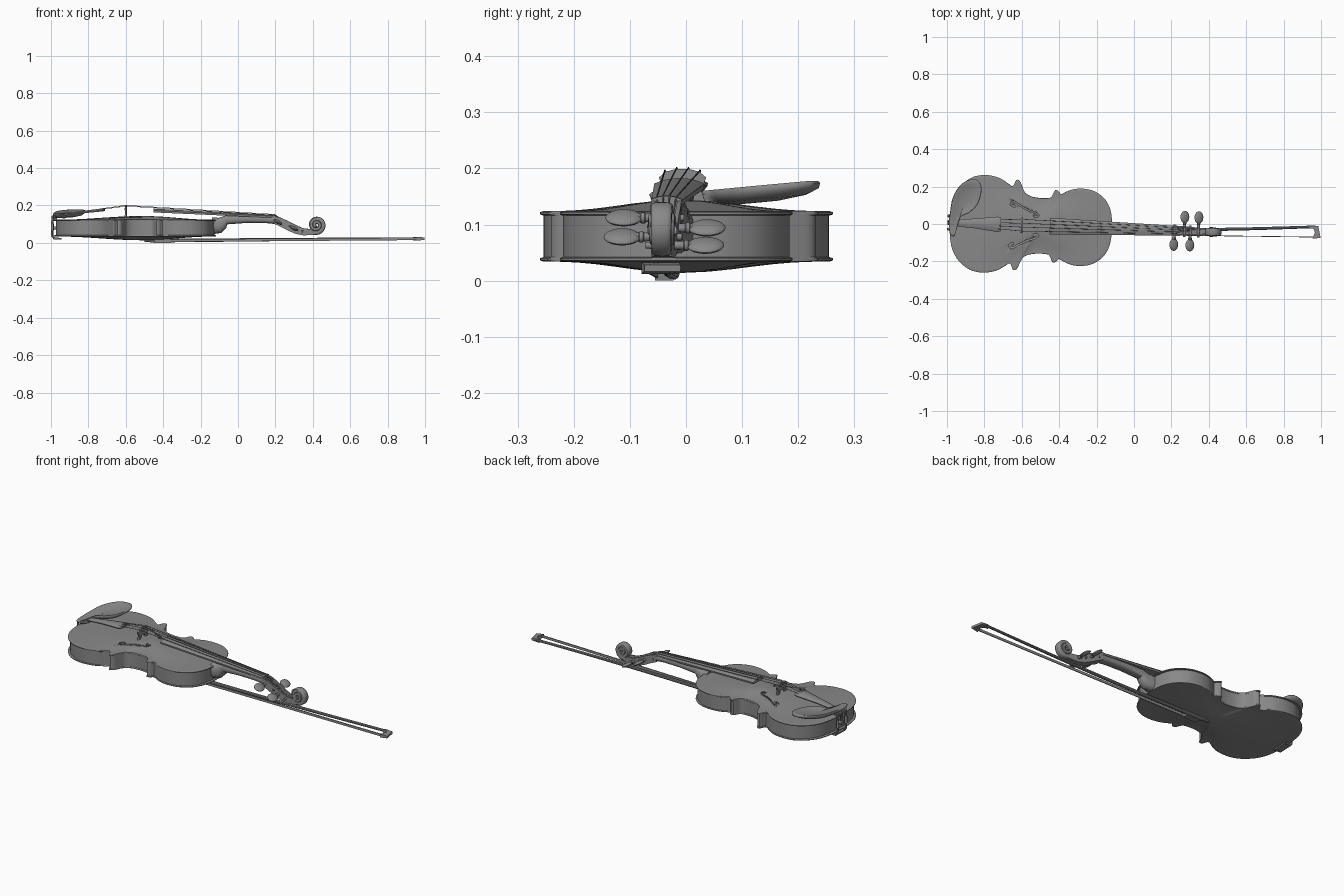
import bpy, bmesh
from math import sin, cos, pi, radians
from mathutils import Vector, Matrix

if "Cube" in bpy.data.objects:
    bpy.data.objects.remove(bpy.data.objects["Cube"])

V = Vector
dark = bpy.data.materials.new("dark_grey")
dark.diffuse_color = (.25, .25, .25, 1)
dark.use_nodes = True
dark.node_tree.nodes["Principled BSDF"].inputs["Base Color"].default_value = dark.diffuse_color


def loft(name, rings, caps=True, angle=35):
    """Skin a list of equal-length closed rings into a mesh object."""
    bm = bmesh.new()
    rows = [[bm.verts.new(p) for p in r] for r in rings]
    n = len(rows[0])
    for a, b in zip(rows, rows[1:]):
        for i in range(n):
            j = (i + 1) % n
            bm.faces.new((a[i], a[j], b[j], b[i]))
    if caps:
        bm.faces.new(rows[0][::-1])
        bm.faces.new(rows[-1])
    bmesh.ops.recalc_face_normals(bm, faces=bm.faces[:])
    me = bpy.data.meshes.new(name)
    bm.to_mesh(me)
    bm.free()
    me.materials.append(dark)
    me.shade_smooth()
    me.set_sharp_from_angle(angle=radians(angle))
    ob = bpy.data.objects.new(name, me)
    bpy.context.collection.objects.link(ob)
    return ob


def spline(pts, closed, k):
    """Catmull-Rom points through a path."""
    pts = [V(p) for p in pts]
    n = len(pts)
    get = (lambda i: pts[i % n]) if closed else (lambda i: pts[max(0, min(n - 1, i))])
    out = []
    for i in range(n if closed else n - 1):
        a, b, c, d = (get(i + o) for o in (-1, 0, 1, 2))
        for s in range(k):
            t = s / k
            out.append(0.5 * (2 * b + (c - a) * t + (2 * a - 5 * b + 4 * c - d) * t * t
                              + (3 * b - a - 3 * c + d) * t ** 3))
    return out if closed else out + [pts[-1]]


def tube(name, pts, radii, n=12, ref=(0, 1, 0), power=1.0):
    """Sweep an ellipse (half-size along ref, half-size across) along a path."""
    pts = [V(p) for p in pts]
    rings = []
    for i, p in enumerate(pts):
        t = (pts[min(i + 1, len(pts) - 1)] - pts[max(i - 1, 0)]).normalized()
        side = (V(ref) - t * t.dot(V(ref))).normalized()
        up = t.cross(side)
        r = radii[i] if isinstance(radii, list) else radii
        a, b = r if isinstance(r, tuple) else (r, r)
        ring = []
        for s in range(n):
            c, d = cos(2 * pi * s / n), sin(2 * pi * s / n)
            c = abs(c) ** power * (1 if c > 0 else -1)
            d = abs(d) ** power * (1 if d > 0 else -1)
            ring.append(p + side * a * c + up * b * d)
        rings.append(ring)
    return loft(name, rings)


def prism(name, ring, vec):
    return loft(name, [[V(p) for p in ring], [V(p) + V(vec) for p in ring]])


def arched_bar(name, sections):
    """Bar along x, flat below, rounded above: (x, half width, crown z, side thickness, arch)."""
    rings = []
    for x, w, z, th, arch in sections:
        ring = [V((x, w * cos(pi * i / 10), z - arch * cos(pi * i / 10) ** 2)) for i in range(11)]
        rings.append(ring + [V((x, -w * .96, z - arch - th)), V((x, w * .96, z - arch - th))])
    return loft(name, rings)


# Body outline with four corners, and a softened copy for the arching
half = [(-.985, 0), (-.982, .07), (-.967, .142), (-.93, .203), (-.87, .248), (-.80, .261), (-.73, .249),
        (-.68, .220), (-.655, .207), (-.638, .240), (-.618, .234), (-.602, .20), (-.588, .174), (-.555, .156),
        (-.51, .149), (-.47, .15), (-.447, .157), (-.428, .193), (-.408, .187), (-.395, .174), (-.365, .189),
        (-.33, .202), (-.28, .207), (-.22, .196), (-.165, .16), (-.133, .11), (-.12, .055), (-.117, 0)]
outline = spline(half + [(x, -y) for x, y in half[-2:0:-1]], True, 4)
soft = outline[:]
for _ in range(50):
    soft = [(soft[i - 1] + soft[i] + soft[(i + 1) % len(soft)]) / 3 for i in range(len(soft))]
CX = -.51


def ring_at(t, z, scale=None):
    k = scale or t
    pts = [s.lerp(p, t ** 5) for s, p in zip(soft, outline)]
    return [V((CX + (p.x - CX) * k, p.y * k, z)) for p in pts]


def plate(name, z0, h, th, sgn):
    ts = [.03, .2, .36, .52, .66, .78, .88, .95, .985]
    arch = lambda t: sgn * h * (1 + cos(pi * min(t / .96, 1))) / 2
    rings = [ring_at(t, z0 + arch(t)) for t in ts] + [ring_at(1, z0 - sgn * .002), ring_at(1, z0 - sgn * (th - .002))]
    rings += [ring_at(t, z0 - sgn * th + arch(t)) for t in ts[::-1]]
    return loft(name, rings, angle=50)


front = plate("front_plate", .124, .02, .008, 1)
plate("back_plate", .034, .02, .008, -1)
loft("ribs", [ring_at(1, z, .975) for z in (.038, .12)], caps=False)

# Sound holes cut through the front
f_path = spline([(-.64, .100), (-.654, .103), (-.662, .116), (-.645, .123), (-.61, .103), (-.57, .082),
                 (-.53, .069), (-.513, .057), (-.52, .048), (-.535, .052)], False, 4)
for s, side in ((1, "left"), (-1, "right")):
    rings = []
    for i, p in enumerate(f_path):
        t = (f_path[min(i + 1, len(f_path) - 1)] - f_path[max(i - 1, 0)]).normalized()
        u = i / (len(f_path) - 1)
        w = .0035 + .0025 * abs(2 * u - 1) ** 4
        a, b = p + V((-t.y, t.x)) * w, p - V((-t.y, t.x)) * w
        rings.append([V((q.x, q.y * s, z)) for q, z in ((a, .10), (b, .10), (b, .16), (a, .16))])
    cutter = loft("sound_hole_cutter_" + side, rings)
    cutter.hide_render = True
    cutter.display_type = 'WIRE'
    mod = front.modifiers.new("sound_hole_" + side, 'BOOLEAN')
    mod.operation, mod.object, mod.solver = 'DIFFERENCE', cutter, 'EXACT'

# Neck with heel, fingerboard, nut
neck = [(-.135, .092, .038, .045), (-.10, .094, .033, .042), (-.083, .106, .030, .034), (-.06, .123, .028, .024),
        (.05, .126, .027, .019), (.15, .125, .026, .019), (.20, .122, .026, .021)]
tube("neck", [(x, 0, z) for x, z, a, b in neck], [(a, b) for x, z, a, b in neck], 20, power=.8)
arched_bar("fingerboard", [(-.45, .045, .183, .010, .010), (.19, .027, .149, .009, .006)])
arched_bar("nut", [(.19, .027, .152, .012, .006), (.202, .027, .151, .012, .006)])

# Pegbox: open trough
rings = []
for x, top, bot, w in ((.195, .144, .102, .027), (.23, .134, .086, .027), (.27, .116, .065, .025),
                       (.31, .095, .048, .023), (.35, .078, .040, .020), (.41, .072, .043, .017)):
    v, fl = w - .008, bot + .4 * (top - bot)
    rings.append([V((x, y, z)) for y, z in ((-w, bot), (w, bot), (w, top), (v, top),
                                            (v, fl), (-v, fl), (-v, top), (-w, top))])
loft("pegbox", rings)

# Scroll: spiral that widens towards the eye, around a solid core
path, radii = [], []
for i in range(73):
    u = i / 72
    a = radians(-125 + 760 * u)
    r = .042 * (1 - u) + .006 * u
    path.append((.42 + r * cos(a), 0, .096 + r * sin(a)))
    radii.append((.017 + .010 * u, .013 - .003 * u))
tube("scroll", path, radii, 16, power=.55)
tube("scroll_core", [(.42, -.018, .096), (.42, .018, .096)], .034, 24)
tube("scroll_eye", [(.42, -.030, .096), (.42, .030, .096)], .011, 20)

# Tuning pegs
for i, (x, z, s) in enumerate(((.216, .112, -1), (.27, .094, 1), (.302, .078, -1), (.345, .063, 1))):
    ref = (cos(.5), 0, -sin(.5))
    tube(f"peg_shaft_{i}", [(x, s * y, z) for y in (-.032, .036, .038, .044, .046, .06)],
         [.006, .008, .010, .010, .008, .006], 14, ref=ref)
    prof = [(cos(pi * k / 10), max(sin(pi * k / 10), .08)) for k in range(11)]
    tube(f"peg_head_{i}", [(x, s * (.075 - .033 * c), z) for c, d in prof],
         [(.027 * d, .010 * d) for c, d in prof], 16, ref=ref)

# Bridge
b = [(.042, .136), (.034, .160), (.042, .184), (.030, .194), (.012, .199)]
b_in = [(-.018, .136), (-.020, .150), (-.008, .160), (.008, .160), (.020, .150), (.018, .136)]
prism("bridge", [(-.604, y, z) for y, z in b + [(-y, z) for y, z in b[::-1]] + b_in], (.009, 0, 0))

# Tailpiece, tail gut, end button, saddle
arched_bar("tailpiece", [(-.955, .018, .152, .006, .004), (-.85, .026, .169, .006, .007),
                         (-.73, .041, .184, .006, .010), (-.712, .037, .184, .005, .009)])
for s in (1, -1):
    tube("tail_gut", [(-.945, s * .01, .147), (-.982, s * .01, .135), (-.992, s * .006, .12), (-.993, s * .004, .08)],
         .003, 8)
tube("end_button", [(-.965, 0, .08), (-.985, 0, .08), (-.990, 0, .08), (-.998, 0, .08)], [.008, .008, .014, .012], 18)
prism("saddle", [(-.984, -.03, .12), (-.968, -.03, .12), (-.968, .03, .12), (-.984, .03, .12)], (0, 0, .014))

# Strings
for i in range(4):
    k = i - 1.5
    zb = .2015 - .0022 * k * k
    tube(f"string_{i}", [(-.735, k * .016, .183 - .002 * k * k), (-.6, k * .021, zb), (.196, k * .0115, .153 - .002 * k * k),
                         ((.25, .29, .31, .33)[i], k * .006, (.1, .09, .08, .07)[i])], .0015, 6)

# Chin rest: dished plate rising to its outer side
rest = spline([(-.985, .06), (-.975, .13), (-.945, .19), (-.90, .228), (-.85, .234), (-.824, .20), (-.825, .15),
               (-.845, .095), (-.885, .055), (-.93, .03), (-.948, -.03), (-.958, -.07), (-.982, -.062), (-.99, 0)], True, 4)


def rest_ring(t, off):
    pts = [V((-.91 + (p.x + .91) * t, .11 + (p.y - .11) * t)) for p in rest]
    return [V((p.x, p.y, .158 + .020 * max(0, min(1, p.y / .22)) + off)) for p in pts]


loft("chin_rest", [rest_ring(t, o) for t, o in ((.05, -.009), (.4, -.008), (.7, -.004), (.9, 0), (.97, 0), (1, -.004),
                                                (.98, -.013), (.8, -.024), (.4, -.030), (.05, -.030))], angle=60)
for s in (1, -1):
    y = s * .035
    tube("chin_rest_clamp", [(-.975, y, .150), (-.991, y, .142), (-.993, y, .09), (-.992, y, .034), (-.982, y, .024),
                             (-.955, y, .022)], .0055, 10)
    tube("clamp_screw", [(-.9925, y, .065), (-.9925, y, .105)], .0075, 12)
prism("clamp_foot", [(-.985, -.045, .018), (-.945, -.045, .018), (-.945, .045, .018), (-.985, .045, .018)], (0, 0, .008))

# Turn the violin slightly on the floor
turn = Matrix.Translation((-.8, .001, 0)) @ Matrix.Rotation(-.036, 4, 'Z') @ Matrix.Translation((.8, 0, 0))
for ob in bpy.data.objects:
    ob.matrix_world = turn

# Bow lying under the violin
stick = spline([(-.47, -.022, .012), (-.1, -.030, .015), (.25, -.031, .018), (.6, -.026, .021), (.97, -.015, .023)], False, 6)
tube("bow_stick", stick, [.0105 - .0035 * i / (len(stick) - 1) for i in range(len(stick))], 10)
tube("bow_button", [(-.50, -.022, .012), (-.47, -.022, .012)], .009, 10)
prism("bow_frog", [(-.45, -.022, 0), (-.37, -.022, 0), (-.36, -.055, 0), (-.45, -.055, 0)], (0, 0, .023))
prism("bow_hair", [(-.38, -.050, .005), (-.38, -.054, .005), (.97, -.072, .015), (.97, -.068, .015)], (0, 0, .014))
# Head: plan profile thinning to its outer end
head = [(.935, -.022), (.94, -.012), (.985, -.010), (.998, -.074), (.955, -.079), (.967, -.045), (.96, -.026)]
loft("bow_head", [[V((x, y, .022 + s * (.010 if x < .97 else .006))) for x, y in head] for s in (-1, 1)])
